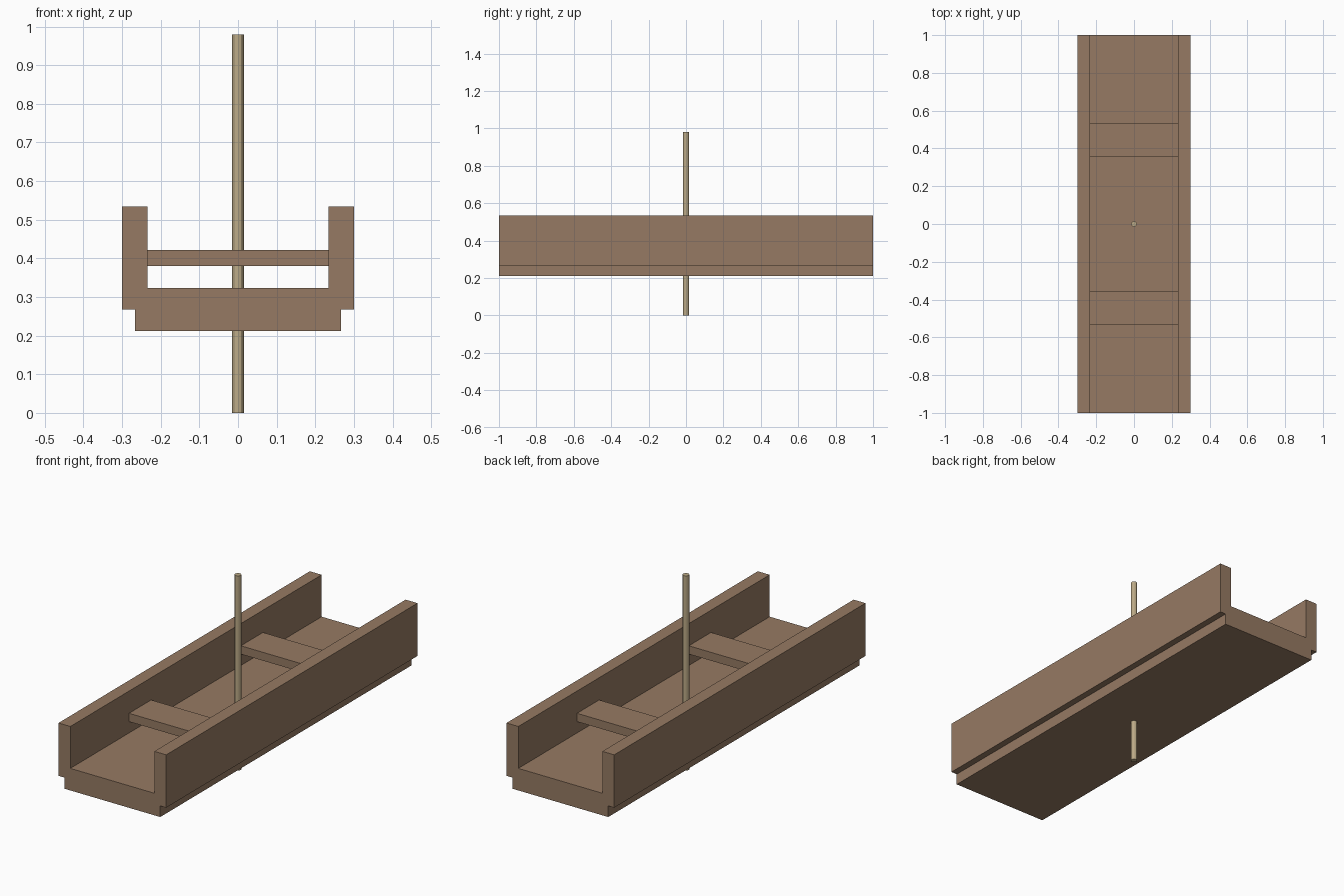
import bpy, bmesh

if "Cube" in bpy.data.objects:
    bpy.data.objects.remove(bpy.data.objects["Cube"])


def material(name, rgb):
    m = bpy.data.materials.new(name)
    m.diffuse_color = (*rgb, 1)
    m.use_nodes = True
    m.node_tree.nodes["Principled BSDF"].inputs["Base Color"].default_value = m.diffuse_color
    return m


def finish(bm, name, mat):
    bmesh.ops.recalc_face_normals(bm, faces=bm.faces)
    me = bpy.data.meshes.new(name)
    bm.to_mesh(me)
    bm.free()
    me.materials.append(mat)
    ob = bpy.data.objects.new(name, me)
    bpy.context.collection.objects.link(ob)
    return ob


wood = material("wood", (0.305, 0.195, 0.125))
pale_wood = material("pale_wood", (0.50, 0.40, 0.24))

# Hull: half section mirrored, then extruded along y
half = [(0.267, 0.212), (0.267, 0.268), (0.3, 0.268),
        (0.3, 0.534), (0.234, 0.534), (0.234, 0.323)]
section = half + [(-x, z) for x, z in reversed(half)]
bm = bmesh.new()
face = bm.faces.new([bm.verts.new((x, -1, z)) for x, z in section])
ext = bmesh.ops.extrude_face_region(bm, geom=[face], use_keep_orig=True)
new_verts = [g for g in ext["geom"] if isinstance(g, bmesh.types.BMVert)]
bmesh.ops.translate(bm, verts=new_verts, vec=(0, 2, 0))
finish(bm, "hull", wood)

# Two cross benches between the side walls
for side, name in ((-1, "front_bench"), (1, "rear_bench")):
    bm = bmesh.new()
    bmesh.ops.create_cube(bm, size=1)
    bmesh.ops.scale(bm, verts=bm.verts, vec=(0.468, 0.176, 0.042))
    bmesh.ops.translate(bm, verts=bm.verts, vec=(0, side * 0.445, 0.401))
    finish(bm, name, wood)

# Pole passing through the floor
bpy.ops.mesh.primitive_cylinder_add(vertices=12, radius=0.0155, depth=0.98,
                                    location=(0, 0, 0.49))
pole = bpy.context.object
pole.name = "pole"
pole.data.materials.append(pale_wood)
bpy.ops.object.shade_smooth_by_angle()
